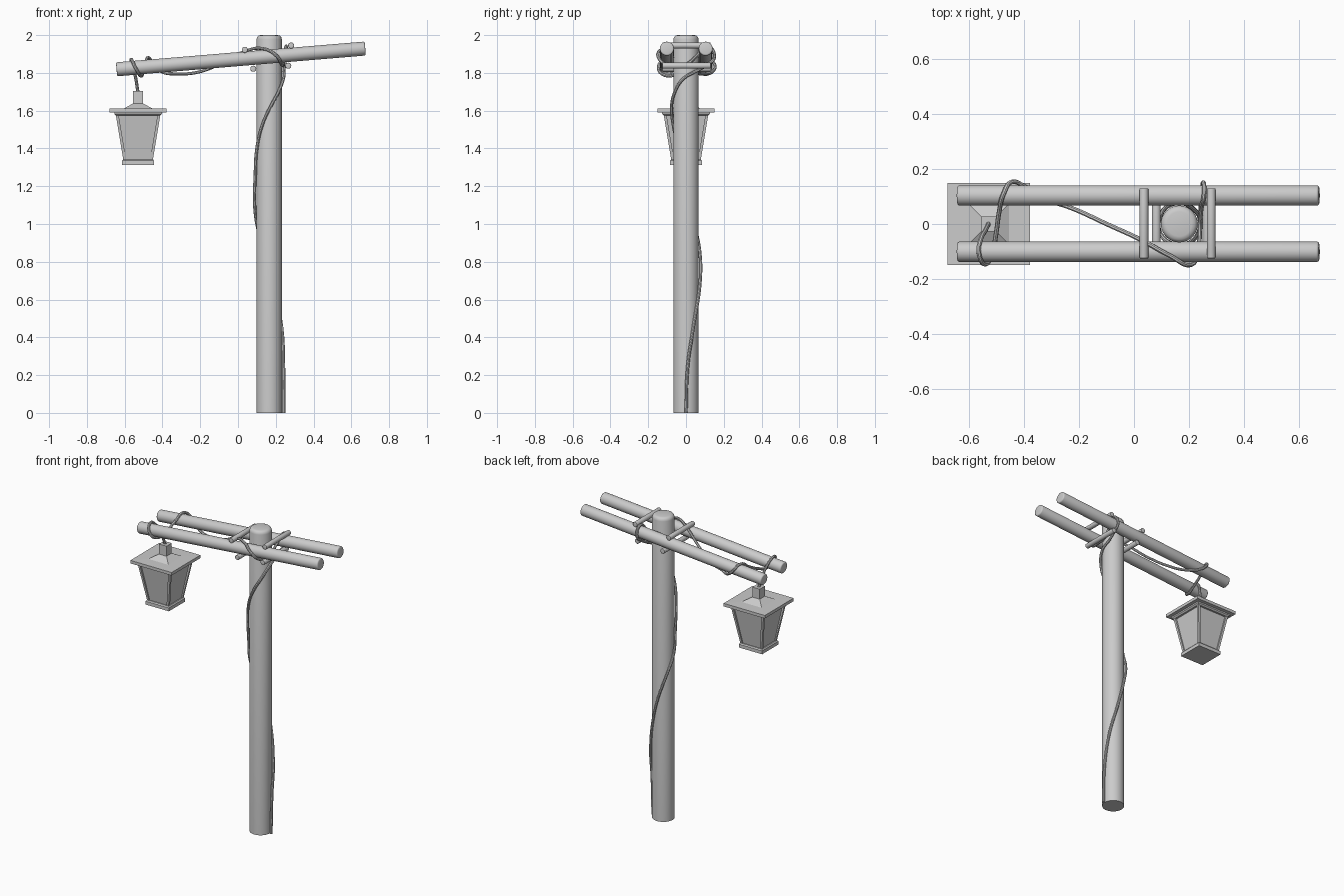
import bpy, bmesh, math
from mathutils import Vector

if "Cube" in bpy.data.objects:
    bpy.data.objects.remove(bpy.data.objects["Cube"])

PX = 0.165            # post centre
LX = -0.529           # lantern centre


def smooth(obj):
    bpy.ops.object.select_all(action='DESELECT')
    obj.select_set(True)
    bpy.context.view_layer.objects.active = obj
    bpy.ops.object.shade_smooth_by_angle(angle=math.radians(35))


def rod(name, a, b, r, sides=32, bevel=0.008):
    """Round pole between two points with softened ends."""
    a, b = Vector(a), Vector(b)
    d = b - a
    bpy.ops.mesh.primitive_cylinder_add(vertices=sides, radius=r, depth=d.length, location=(a + b) / 2)
    o = bpy.context.object
    o.name = name
    o.rotation_euler = d.to_track_quat('Z', 'Y').to_euler()
    if bevel:
        bm = bmesh.new()
        bm.from_mesh(o.data)
        rim = [e for e in bm.edges if abs(e.verts[0].co.z - e.verts[1].co.z) < 1e-5
               and (bevel_both(name) or e.verts[0].co.z > 0)]
        bmesh.ops.bevel(bm, geom=rim, offset=bevel, segments=3, affect='EDGES', profile=0.5)
        bm.to_mesh(o.data)
        bm.free()
    smooth(o)
    return o


def bevel_both(name):
    return name != "post"


def square_stack(name, levels):
    """Square solid lofted through (half width, z) levels around the lantern axis."""
    bm = bmesh.new()
    rings = [[bm.verts.new((LX + sx * h, sy * h, z)) for sx, sy in ((-1, -1), (1, -1), (1, 1), (-1, 1))]
             for h, z in levels]
    for lo, hi in zip(rings, rings[1:]):
        for i in range(4):
            j = (i + 1) % 4
            bm.faces.new((lo[i], lo[j], hi[j], hi[i]))
    bm.faces.new(rings[0][::-1])
    bm.faces.new(rings[-1])
    me = bpy.data.meshes.new(name)
    bm.to_mesh(me)
    bm.free()
    o = bpy.data.objects.new(name, me)
    bpy.context.collection.objects.link(o)
    return o


# post
rod("post", (PX, 0, 0), (PX, 0, 2), 0.067, 40, 0.022)

# two sloping beams
for name, y in (("front_beam", -0.101), ("back_beam", 0.104)):
    rod(name, (-0.643, y, 1.819), (0.674, y, 1.929), 0.037)

# cross pegs holding the beams
for i, (x, z) in enumerate(((0.036, 1.922), (0.281, 1.945), (0.081, 1.822), (0.266, 1.838))):
    rod(f"cross_peg_{i + 1}", (x, -0.125, z), (x, 0.13, z), 0.016, 20, 0.003)

# lantern: base, glass, rim, roof
square_stack("lantern_base", [(0.085, 1.313), (0.085, 1.335), (0.079, 1.342)])
square_stack("lantern_glass", [(0.071, 1.338), (0.108, 1.595)])
square_stack("lantern_rim", [(0.117, 1.574), (0.126, 1.582), (0.126, 1.592)])
square_stack("lantern_roof", [(0.15, 1.591), (0.15, 1.611), (0.074, 1.612), (0.027, 1.638), (0.027, 1.704)])

# corner posts of the lantern, following the taper
for i, (sx, sy) in enumerate(((-1, -1), (1, -1), (1, 1), (-1, 1))):
    o = square_stack(f"lantern_corner_{i + 1}", [(0.0075, 1.338), (0.0075, 1.585)])
    for v in o.data.vertices:
        h = 0.0705 if v.co.z < 1.4 else 0.1115
        v.co.x += sx * h
        v.co.y += sy * h

# cable: spiral up the post, then loops around the beams to the lantern
spiral = [(0, 0), (0.25, 7), (0.45, 30), (0.7, 78), (0.85, 108), (0.97, 140), (1.1, 180), (1.25, 195),
          (1.4, 212), (1.53, 243), (1.62, 275), (1.7, 310), (1.77, 350)]
path = [(PX + 0.077 * math.cos(math.radians(a)), 0.077 * math.sin(math.radians(a)), z) for z, a in spiral]
path += [(0.243, 0.065, 1.815), (0.248, 0.11, 1.842), (0.252, 0.151, 1.885), (0.255, 0.11, 1.942),
         (0.245, 0.056, 1.89), (0.24, 0.0, 1.845), (0.238, -0.06, 1.838), (0.23, -0.11, 1.845),
         (0.205, -0.149, 1.89), (0.13, -0.115, 1.929), (0.03, -0.06, 1.912), (-0.1, 0.0, 1.845),
         (-0.22, 0.055, 1.802), (-0.33, 0.095, 1.795), (-0.40, 0.138, 1.805), (-0.445, 0.153, 1.84),
         (-0.475, 0.11, 1.881), (-0.49, 0.05, 1.845), (-0.503, -0.04, 1.80), (-0.515, -0.10, 1.784),
         (-0.54, -0.146, 1.822), (-0.565, -0.105, 1.872), (-0.558, -0.056, 1.84), (-0.542, -0.025, 1.775),
         (-0.53, 0, 1.70)]
cu = bpy.data.curves.new("cable", 'CURVE')
cu.dimensions = '3D'
cu.bevel_depth = 0.0085
cu.bevel_resolution = 2
cu.resolution_u = 6
cu.use_fill_caps = True
sp = cu.splines.new('BEZIER')
sp.bezier_points.add(len(path) - 1)
for p, co in zip(sp.bezier_points, path):
    p.co = co
    p.handle_left_type = p.handle_right_type = 'AUTO'
cable = bpy.data.objects.new("cable", cu)
bpy.context.collection.objects.link(cable)
bpy.ops.object.select_all(action='DESELECT')
cable.select_set(True)
bpy.context.view_layer.objects.active = cable
bpy.ops.object.convert(target='MESH')
smooth(bpy.context.object)
